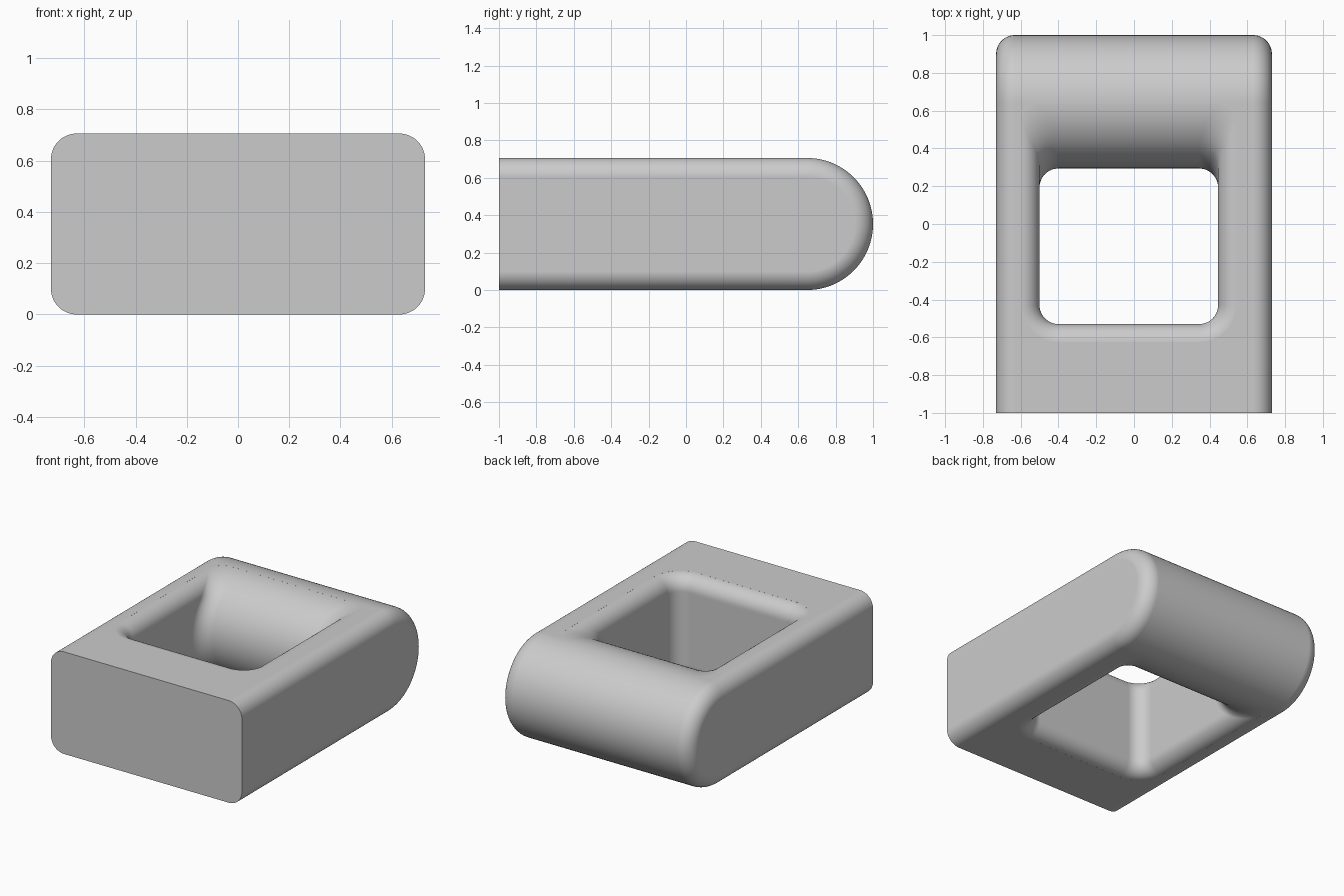
import bpy, bmesh, math

cube = bpy.data.objects.get("Cube")
if cube:
    bpy.data.objects.remove(cube, do_unlink=True)

HALF_W, R, FILLET = 0.73, 0.353, 0.1
FRONT, AXIS_Y = -1.0, 1.0 - R
HOLE_L, HOLE_R, HOLE_FRONT = -0.5, 0.445, -0.53

grey = bpy.data.materials.new("plain grey")
grey.use_nodes = True
grey.diffuse_color = (0.6, 0.6, 0.6, 1)
grey.node_tree.nodes["Principled BSDF"].inputs["Base Color"].default_value = (0.6, 0.6, 0.6, 1)


def loft(name, rings):
    """Skin a closed solid through equal-length rings of points."""
    bm = bmesh.new()
    loops = [[bm.verts.new(p) for p in ring] for ring in rings]
    for a, b in zip(loops, loops[1:]):
        for i in range(len(a)):
            j = (i + 1) % len(a)
            bm.faces.new((a[i], a[j], b[j], b[i]))
    bm.faces.new(loops[0][::-1])
    bm.faces.new(loops[-1])
    bmesh.ops.recalc_face_normals(bm, faces=bm.faces)
    mesh = bpy.data.meshes.new(name)
    bm.to_mesh(mesh)
    bm.free()
    mesh.materials.append(grey)
    obj = bpy.data.objects.new(name, mesh)
    bpy.context.collection.objects.link(obj)
    return obj


def side_profile(x, inset):
    """Straight bar outline with a half-round rear end."""
    r = R - inset
    arc = [math.radians(-90 + 180 * i / 48) for i in range(49)]
    pts = [(x, AXIS_Y + r * math.cos(a), R + r * math.sin(a)) for a in arc]
    return pts + [(x, FRONT, R + r), (x, FRONT, R - r)]


def opening(z, grow, rear):
    """Rounded rectangle cross-section of the opening."""
    x0, x1, y0 = HOLE_L - grow, HOLE_R + grow, HOLE_FRONT - grow
    corners = [(x1, rear, -1, -1, 0, FILLET), (x0, rear, 1, -1, 90, FILLET),
               (x0, y0, 1, 1, 180, FILLET + grow), (x1, y0, -1, 1, 270, FILLET + grow)]
    pts = []
    for x, y, sx, sy, start, r in corners:
        for i in range(13):
            a = math.radians(start + 90 * i / 12)
            pts.append((x + sx * r + r * math.cos(a), y + sy * r + r * math.sin(a), z))
    return pts


# Body with rounded long edges and a half-round rear
sections = []
steps = [math.radians(90 * i / 12) for i in range(13)]
for a in steps:
    sections.append((-HALF_W + FILLET * (1 - math.sin(a)), FILLET * (1 - math.cos(a))))
sections = sections[::-1]
sections += [(-x, d) for x, d in sections[::-1]]
body = loft("loop_body", [side_profile(x, d) for x, d in sections])

# Opening cutter: flared rim, rear wall follows the round crossbar
layers = []
for i in range(65):
    h = R * math.sin(math.radians(-88 + 176 * i / 64))
    t = max(0, abs(h) - (R - FILLET))
    grow = FILLET - math.sqrt(max(0, FILLET ** 2 - t ** 2))
    layers.append((R + h, grow, AXIS_Y - math.sqrt(R * R - h * h)))
low, high = layers[0], layers[-1]
layers = [(-0.1,) + low[1:]] + layers + [(2 * R + 0.1,) + high[1:]]
cutter = loft("opening_cutter", [opening(*layer) for layer in layers])
cutter.hide_render = True

# Cut the opening, then smooth the rounded surfaces
cut = body.modifiers.new("opening", 'BOOLEAN')
cut.operation, cut.solver, cut.object = 'DIFFERENCE', 'EXACT', cutter
bpy.ops.object.select_all(action='DESELECT')
body.select_set(True)
bpy.context.view_layer.objects.active = body
bpy.ops.object.modifier_apply(modifier=cut.name)
bpy.data.objects.remove(cutter, do_unlink=True)
bpy.ops.object.shade_smooth_by_angle(angle=math.radians(30))
weighted = body.modifiers.new("flat face normals", 'WEIGHTED_NORMAL')
weighted.keep_sharp = True
